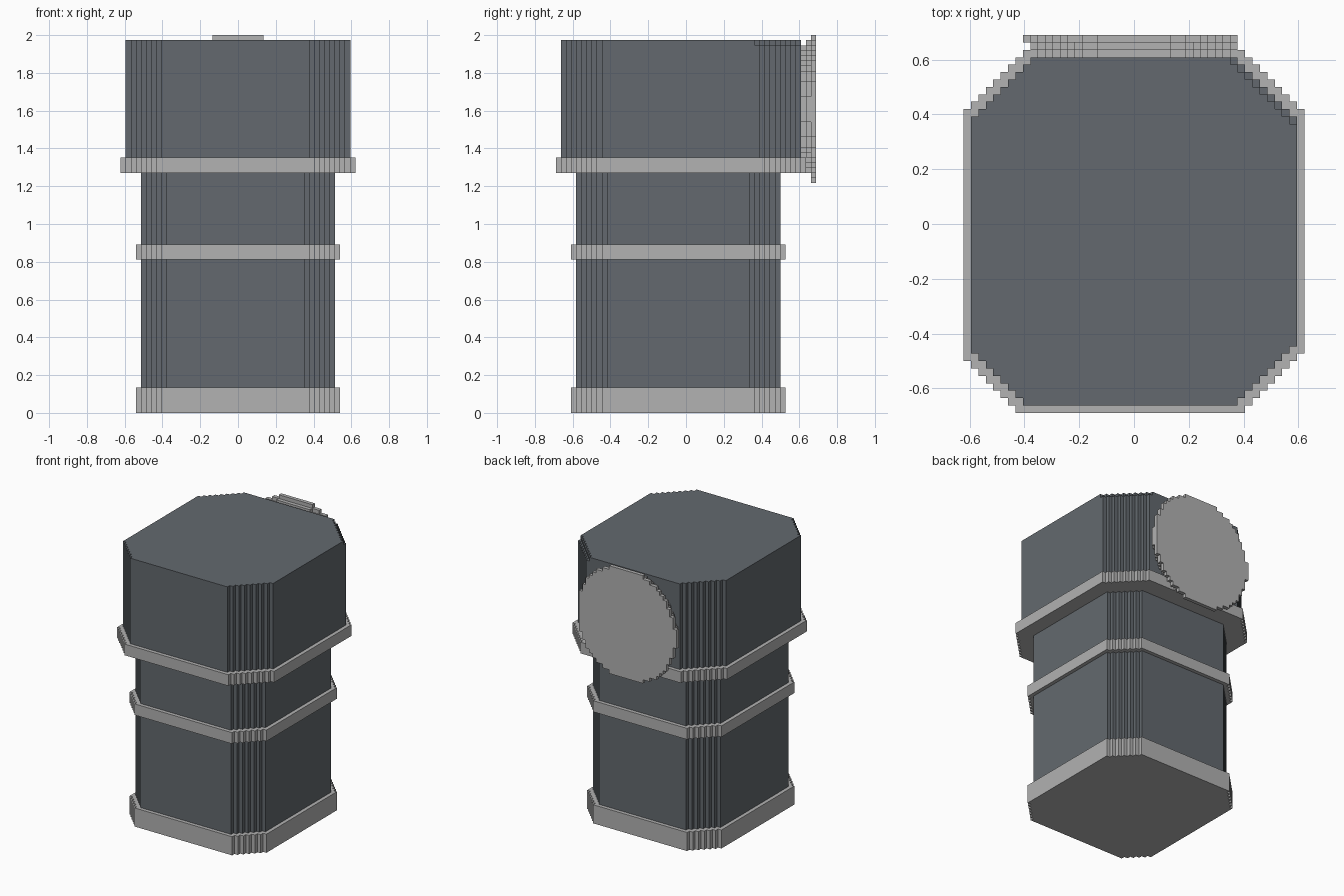
import bpy, bmesh, math

if "Cube" in bpy.data.objects:
    bpy.data.objects.remove(bpy.data.objects["Cube"])

V = 2 / 74  # size of one block


def material(name, rgb):
    m = bpy.data.materials.new(name)
    m.diffuse_color = (*rgb, 1)
    m.use_nodes = True
    m.node_tree.nodes["Principled BSDF"].inputs["Base Color"].default_value = m.diffuse_color
    return m


DARK = material("slate_grey", (0.125, 0.141, 0.156))
LIGHT = material("light_grey", (0.445, 0.445, 0.445))


def prism(name, outline, offset, mat):
    """Extrude a closed outline (block units) by an offset."""
    pts = [p for i, p in enumerate(outline) if p != outline[i - 1]]
    bm = bmesh.new()
    face = bm.faces.new([bm.verts.new([c * V for c in p]) for p in pts])
    new = bmesh.ops.extrude_face_region(bm, geom=[face], use_keep_orig=True)["geom"]
    bmesh.ops.translate(bm, vec=[c * V for c in offset],
                        verts=[g for g in new if isinstance(g, bmesh.types.BMVert)])
    bmesh.ops.recalc_face_normals(bm, faces=bm.faces)
    me = bpy.data.meshes.new(name)
    bm.to_mesh(me)
    bm.free()
    me.materials.append(mat)
    bpy.context.collection.objects.link(bpy.data.objects.new(name, me))


def block(name, hx, y0, y1, z0, z1, steps, mat):
    """Box with stepped corners; steps = front left, front right, back right, back left."""
    fl, fr, br, bl = steps
    pts = []
    # (corner x, corner y, step count, x leaves first along the walk)
    for cx, cy, n, sx, sy in ((-hx, y0, fl, 1, 1), (hx, y0, fr, -1, 1),
                              (hx, y1, br, -1, -1), (-hx, y1, bl, 1, -1)):
        stair = []
        for i in range(n + 1):
            stair.append((cx + sx * i, cy + sy * (n - i), z0))
            if i < n:
                stair.append((cx + sx * (i + 1), cy + sy * (n - i), z0))
        # walk counter-clockwise round the plan
        pts += stair if sx * sy > 0 else stair[::-1]
    prism(name, pts, (0, 0, z1 - z0), mat)


def disc(name, radius, height, y, zmin, mat):
    """Stepped round plate one block thick on the back."""
    zc, half = 59.5, height / 2
    right, left = [], []
    for k in range(height):
        z = zc - half + k
        if z < zmin:
            continue
        h = math.sqrt(radius ** 2 - (z + 0.5 - zc) ** 2)
        w = math.floor(h + 0.3)
        right += [(min(w, 14), y, z), (min(w, 14), y, z + 1)]
        left += [(-w, y, z), (-w, y, z + 1)]
    prism(name, right + left[::-1], (0, 1, 0), mat)


LOW, HIGH = (5, 6, 6, 6), (7, 8, 8, 8)

# Lower column with base and middle band
block("base_band", 20, -22.5, 19.5, 0, 5, LOW, LIGHT)
block("lower_column", 19, -21.5, 18.5, 5, 30, LOW, DARK)
block("middle_band", 20, -22.5, 19.5, 30, 33, LOW, LIGHT)
block("column_neck", 19, -21.5, 18.5, 33, 47, LOW, DARK)

# Wider head with its rim
block("head_rim", 23, -25.5, 23.5, 47, 50, HIGH, LIGHT)
block("head", 22, -24.5, 22.5, 50, 72, HIGH, DARK)
block("head_top", 22, -24.5, 22.5, 72, 73, (7, 8, 9, 8), DARK)

# Round plate on the back, widening outward
disc("inner_disc", 12.9, 25, 22.5, 50, LIGHT)
disc("middle_disc", 13.9, 27, 23.5, 47, LIGHT)
disc("outer_disc", 14.9, 29, 24.5, 45, LIGHT)
